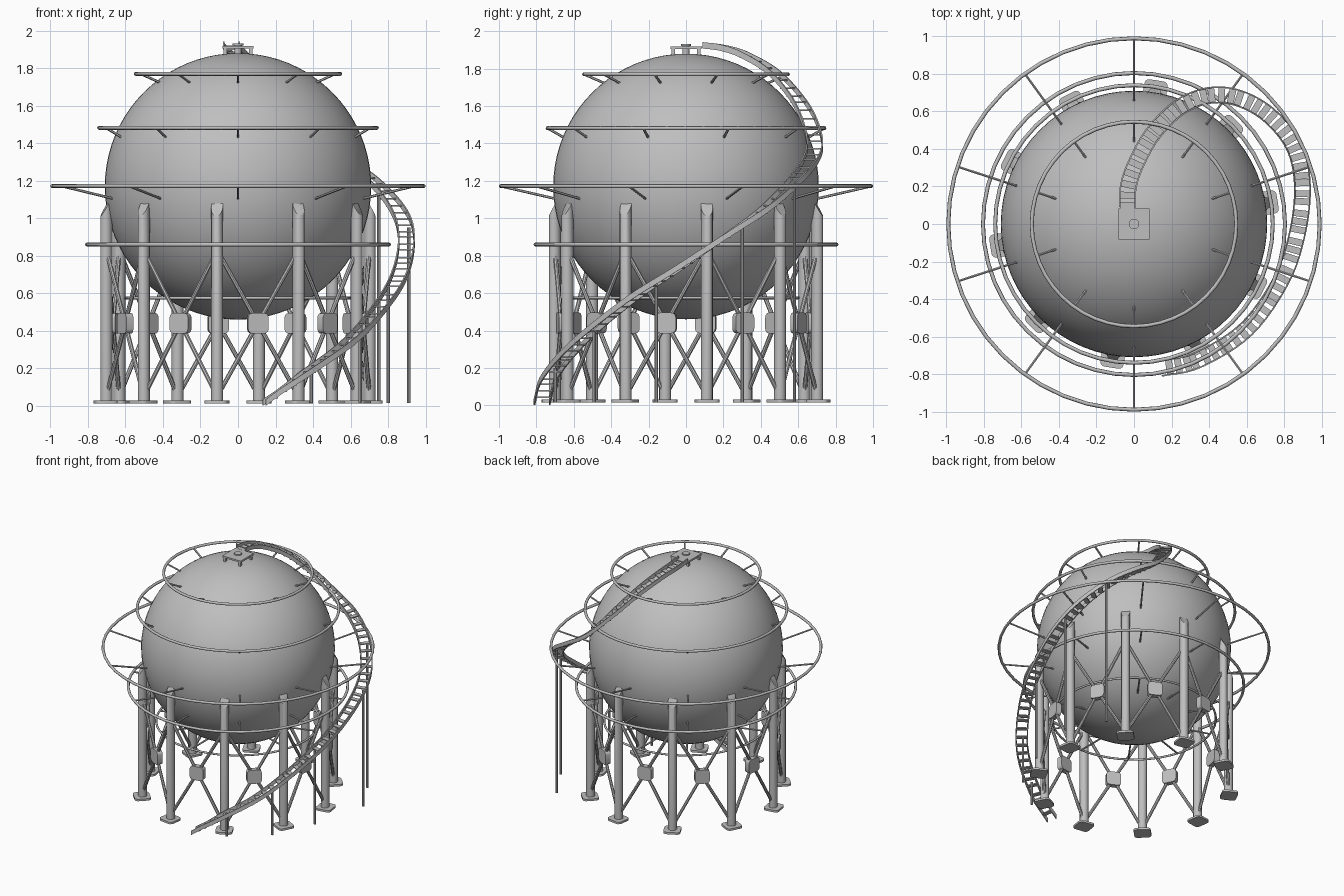
import bpy, bmesh, math
from mathutils import Matrix, Vector

if "Cube" in bpy.data.objects:
    bpy.data.objects.remove(bpy.data.objects["Cube"])

steel = bpy.data.materials.new("grey_steel")
steel.diffuse_color = (0.52, 0.52, 0.52, 1)
steel.use_nodes = True
steel.node_tree.nodes["Principled BSDF"].inputs["Base Color"].default_value = steel.diffuse_color
CZ, R, N = 1.17, 0.71, 10


def finish(name, bm, smooth=35):
    bmesh.ops.recalc_face_normals(bm, faces=bm.faces)
    me = bpy.data.meshes.new(name)
    bm.to_mesh(me)
    bm.free()
    me.materials.append(steel)
    ob = bpy.data.objects.new(name, me)
    bpy.context.collection.objects.link(ob)
    bpy.context.view_layer.objects.active = ob
    ob.select_set(True)
    bpy.ops.object.shade_smooth_by_angle(angle=math.radians(smooth))
    ob.select_set(False)
    return ob


def polar(r, deg, z):
    a = math.radians(deg)
    return Vector((r * math.cos(a), r * math.sin(a), z))


def rod(bm, a, b, r, seg=8):
    a, b = Vector(a), Vector(b)
    d = b - a
    m = Matrix.Translation((a + b) / 2) @ d.to_track_quat('Z', 'Y').to_matrix().to_4x4()
    return bmesh.ops.create_cone(bm, cap_ends=True, segments=seg, radius1=r, radius2=r,
                                 depth=d.length, matrix=m)["verts"]


def box(bm, loc, size, yaw=0.0):
    m = Matrix.Translation(loc) @ Matrix.Rotation(yaw, 4, 'Z') @ Matrix.Diagonal((*size, 1))
    bmesh.ops.create_cube(bm, size=1, matrix=m)


def plate(bm, matrix, w, h, t, c):
    """Plate with rounded corners in local XY, thickness t along local Z."""
    rings = []
    for z in (-t / 2, t / 2):
        ring = []
        for k, (sx, sy) in enumerate(((1, 1), (-1, 1), (-1, -1), (1, -1))):
            for j in range(4):
                a = math.radians(90 * k + 30 * j)
                p = Vector((sx * (w / 2 - c) + c * math.cos(a), sy * (h / 2 - c) + c * math.sin(a), z))
                ring.append(bm.verts.new(matrix @ p))
        rings.append(ring)
    lo, hi = rings
    bm.faces.new(lo)
    bm.faces.new(hi)
    for i in range(len(lo)):
        j = (i + 1) % len(lo)
        bm.faces.new((lo[i], lo[j], hi[j], hi[i]))


def sweep(bm, sections, closed=False):
    rows = [[bm.verts.new(p) for p in s] for s in sections]
    n = len(rows[0])
    for i in range(len(rows) if closed else len(rows) - 1):
        a, b = rows[i], rows[(i + 1) % len(rows)]
        for j in range(n):
            k = (j + 1) % n
            bm.faces.new((a[j], a[k], b[k], b[j]))
    if not closed:
        bm.faces.new(rows[0])
        bm.faces.new(rows[-1])


# spherical tank
bm = bmesh.new()
bmesh.ops.create_uvsphere(bm, u_segments=64, v_segments=40, radius=R, matrix=Matrix.Translation((0, 0, CZ)))
finish("tank_sphere", bm)

# columns with slanted tops
bm = bmesh.new()
for i in range(N):
    ang = 9 + 36 * i
    col = bmesh.new()
    rod(col, polar(0.71, ang, 0.02), polar(0.71, ang, 1.14), 0.032, 16)
    bmesh.ops.bisect_plane(col, geom=col.verts[:] + col.edges[:] + col.faces[:],
                           plane_co=polar(0.742, ang, 1.01), plane_no=polar(0.86, ang, 0.5),
                           clear_outer=True)
    bmesh.ops.holes_fill(col, edges=[e for e in col.edges if e.is_boundary])
    tmp = bpy.data.meshes.new("tmp")
    col.to_mesh(tmp)
    col.free()
    bm.from_mesh(tmp)
    bpy.data.meshes.remove(tmp)
finish("columns", bm)

# foot plates
bm = bmesh.new()
for i in range(N):
    ang = 9 + 36 * i
    m = Matrix.Translation(polar(0.715, ang, 0.022)) @ Matrix.Rotation(math.radians(ang), 4, 'Z')
    plate(bm, m, 0.12, 0.125, 0.016, 0.025)
finish("foot_plates", bm)

# cross braces and gusset plates
bm, gus = bmesh.new(), bmesh.new()
for i in range(N):
    a, b, mid = 9 + 36 * i, 45 + 36 * i, 27 + 36 * i
    rod(bm, polar(0.71, a, 0.05), polar(0.71, b, 0.83), 0.012)
    rod(bm, polar(0.71, b, 0.05), polar(0.71, a, 0.83), 0.012)
    m = (Matrix.Translation(polar(0.675, mid, 0.44)) @ Matrix.Rotation(math.radians(mid), 4, 'Z')
         @ Matrix.Rotation(math.pi / 2, 4, 'Y'))
    plate(gus, m, 0.11, 0.11, 0.042, 0.025)
finish("cross_braces", bm)
finish("gusset_plates", gus)

# pipe rings with struts: ring radius, ring z, strut inner radius, strut inner z
RINGS = [("lower", 0.60, 0.575, 0.38, 0.575), ("column", 0.805, 0.86, 0.63, 0.86),
         ("middle", 0.99, 1.172, 0.70, 1.105), ("upper", 0.74, 1.482, 0.65, 1.43),
         ("top", 0.545, 1.77, 0.43, 1.72)]
for name, r, z, ri, zi in RINGS:
    bm = bmesh.new()
    t = 0.008 if name == "lower" else 0.0105
    secs = []
    for i in range(48):
        secs.append([polar(r + t * math.cos(k * math.pi / 4), i * 7.5, z + t * math.sin(k * math.pi / 4))
                     for k in range(8)])
    sweep(bm, secs, True)
    for i in range(N):
        ang = 18 + 36 * i
        rod(bm, polar(r, ang, z), polar(ri, ang, zi), 0.007, 6)
    finish(name + "_pipe_ring", bm, 50)

# top platform with posts and nozzle
bm = bmesh.new()
box(bm, (0, 0, 1.912), (0.165, 0.165, 0.014))
for sx in (-1, 1):
    for sy in (-1, 1):
        box(bm, (0.068 * sx, 0.068 * sy, 1.885), (0.018, 0.018, 0.05))
finish("top_platform", bm)
bm = bmesh.new()
rod(bm, (0, 0, 1.86), (0, 0, 1.925), 0.018, 16)
rod(bm, (0, 0, 1.922), (0, 0, 1.932), 0.028, 16)
finish("top_nozzle", bm)

# spiral stair path
P = [Vector(p) for p in (
    (0.14, -0.77, 0.018), (0.34, -0.725, 0.16), (0.60, -0.56, 0.35), (0.79, -0.29, 0.57),
    (0.875, -0.03, 0.74), (0.897, 0.22, 0.91), (0.85, 0.42, 1.05), (0.72, 0.58, 1.20),
    (0.56, 0.67, 1.32), (0.40, 0.685, 1.43), (0.24, 0.62, 1.60), (0.10, 0.48, 1.77),
    (0.01, 0.32, 1.87), (-0.03, 0.20, 1.91), (-0.035, 0.09, 1.925))]
P = [2 * P[0] - P[1]] + P + [2 * P[-1] - P[-2]]
fine = []
for i in range(1, len(P) - 2):
    a, b, c, d = P[i - 1:i + 3]
    for s in range(12):
        t = s / 12
        fine.append(0.5 * (2 * b + (c - a) * t + (2 * a - 5 * b + 4 * c - d) * t * t
                           + (3 * b - a - 3 * c + d) * t ** 3))
fine.append(P[-2])


def side(i):
    d = fine[min(i + 1, len(fine) - 1)] - fine[max(i - 1, 0)]
    return Vector((d.y, -d.x, 0)).normalized()


# stringers
bm = bmesh.new()
for s in (-1, 1):
    secs = []
    for i in range(0, len(fine), 2):
        n = side(i)
        secs.append([fine[i] + n * (s * 0.041 + u) + Vector((0, 0, v))
                     for u, v in ((-0.004, -0.017), (0.004, -0.017), (0.004, 0.017), (-0.004, 0.017))])
    sweep(bm, secs)
finish("stair_stringers", bm)

# treads, evenly spaced along the path
bm = bmesh.new()
total = sum((fine[i + 1] - fine[i]).length for i in range(len(fine) - 1))
step, run = total / 58, 0.0
for i in range(len(fine) - 1):
    run += (fine[i + 1] - fine[i]).length
    if run >= step:
        run -= step
        n = side(i)
        box(bm, fine[i] - Vector((0, 0, 0.008)), (0.08, 0.036, 0.008), math.atan2(n.y, n.x))
finish("stair_treads", bm)

# stair support posts
bm = bmesh.new()
for x, y, z in ((0.39, -0.70, 0.20), (0.65, -0.49, 0.40), (0.80, -0.16, 0.65),
                (0.91, 0.30, 0.95), (0.75, 0.58, 1.18)):
    rod(bm, (x, y, 0.015), (x, y, z), 0.009)
finish("stair_posts", bm)
